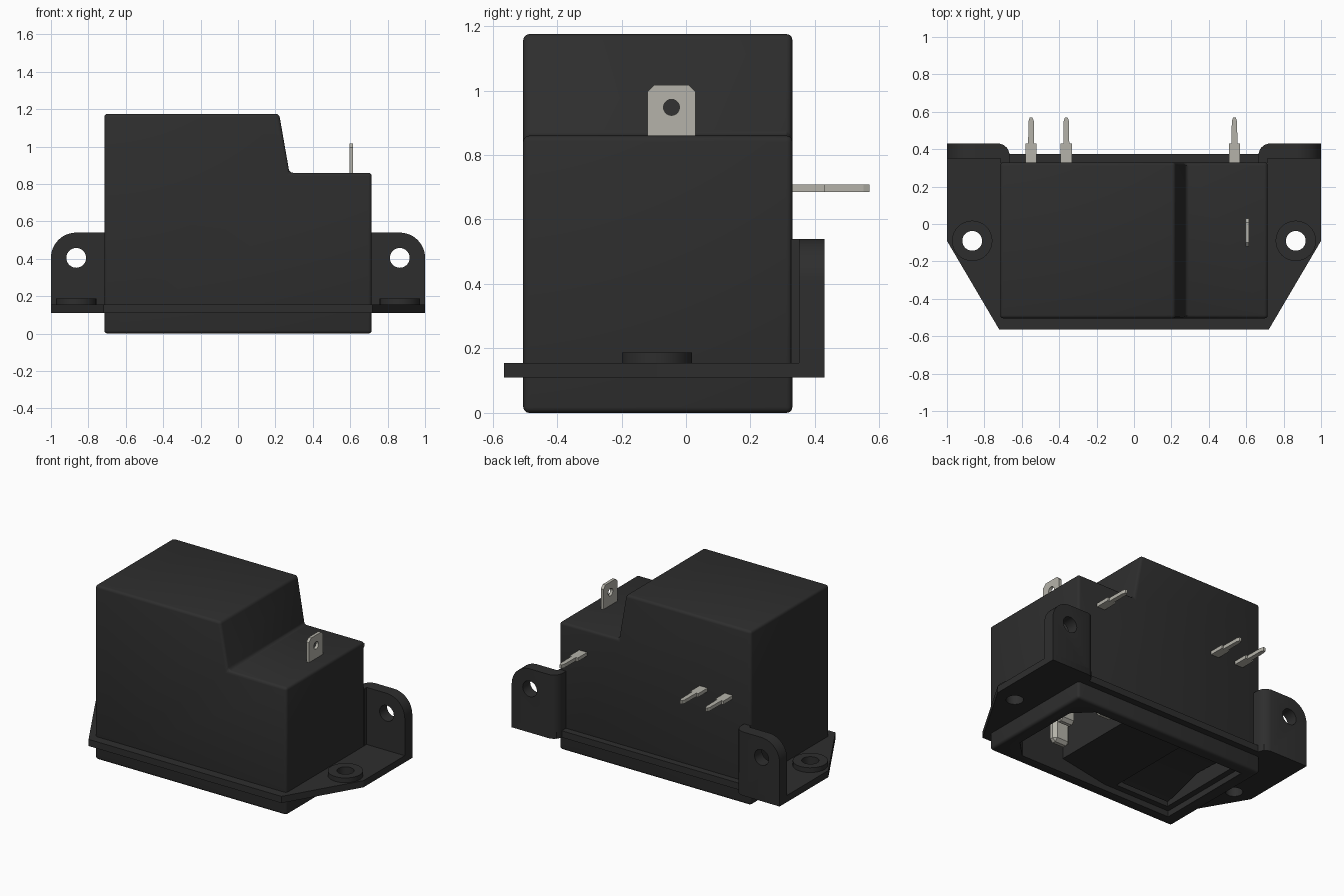
import bpy, math
from mathutils import Vector

cube = bpy.data.objects.get("Cube")
if cube:
    bpy.data.objects.remove(cube, do_unlink=True)


def material(name, colour, rough, metal=0.0):
    m = bpy.data.materials.new(name)
    m.use_nodes = True
    m.diffuse_color = (*colour, 1)
    shader = m.node_tree.nodes["Principled BSDF"]
    shader.inputs["Base Color"].default_value = (*colour, 1)
    shader.inputs["Roughness"].default_value = rough
    shader.inputs["Metallic"].default_value = metal
    return m


BLACK = material("black plastic", (0.027, 0.027, 0.027), 0.6)
METAL = material("tinned metal", (0.46, 0.45, 0.4), 0.5)


def prism(name, outline, axis, lo, hi, mat=BLACK):
    """Extrude a 2D outline along an axis between lo and hi."""
    def point(p, d):
        a, b = p
        return {"x": (d, a, b), "y": (a, d, b), "z": (a, b, d)}[axis]
    n = len(outline)
    verts = [point(p, d) for d in (lo, hi) for p in outline]
    faces = [tuple(range(n)), tuple(range(n, 2 * n))]
    faces += [(i, (i + 1) % n, (i + 1) % n + n, i + n) for i in range(n)]
    mesh = bpy.data.meshes.new(name)
    mesh.from_pydata(verts, [], faces)
    mesh.materials.append(mat)
    obj = bpy.data.objects.new(name, mesh)
    bpy.context.collection.objects.link(obj)
    activate(obj)
    bpy.ops.object.mode_set(mode="EDIT")
    bpy.ops.mesh.select_all(action="SELECT")
    bpy.ops.mesh.normals_make_consistent(inside=False)
    bpy.ops.object.mode_set(mode="OBJECT")
    return obj


def activate(obj):
    bpy.ops.object.select_all(action="DESELECT")
    obj.select_set(True)
    bpy.context.view_layer.objects.active = obj


def rect(a0, b0, a1, b1):
    return [(a0, b0), (a1, b0), (a1, b1), (a0, b1)]


def arc(a, b, r, start=0, end=360, n=32):
    steps = n if end - start == 360 else n + 1
    angles = [math.radians(start + (end - start) * i / n) for i in range(steps)]
    return [(a + r * math.cos(t), b + r * math.sin(t)) for t in angles]


def cut(obj, cutter):
    activate(obj)
    mod = obj.modifiers.new("cut", "BOOLEAN")
    mod.operation, mod.solver, mod.object = "DIFFERENCE", "EXACT", cutter
    bpy.ops.object.modifier_apply(modifier=mod.name)
    bpy.data.objects.remove(cutter, do_unlink=True)


def bevel(obj, width, segments=3):
    activate(obj)
    mod = obj.modifiers.new("bevel", "BEVEL")
    mod.width, mod.segments = width, segments
    mod.limit_method, mod.angle_limit = "ANGLE", math.radians(30)
    bpy.ops.object.modifier_apply(modifier=mod.name)


def smooth(obj):
    activate(obj)
    bpy.ops.object.shade_smooth_by_angle(angle=math.radians(30))


# Stepped housing
W, FRONT, BACK, MID = 0.715, -0.505, 0.33, -0.0875
housing = prism("housing", [(-W, 0), (W, 0), (W, 0.86), (0.275, 0.86),
                            (0.22, 1.175), (-W, 1.175)], "y", FRONT, BACK)
bevel(housing, 0.018)

# Underside: shallow recess with sloping centre panel, inlet pocket, switch pocket
cut(housing, prism("recess_cutter", [(0.21, -0.05), (-0.63, -0.05), (-0.63, 0.04),
                                     (-0.13, 0.04), (0.21, 0.1)], "y", -0.43, 0.255))
inlet = [(0.2, -0.43), (0.52, -0.43), (0.63, -0.32),
         (0.63, 0.145), (0.52, 0.255), (0.2, 0.255)]
cut(housing, prism("inlet_cutter", inlet, "z", -0.05, 0.52))
cut(housing, prism("switch_cutter", rect(-0.59, -0.39, -0.19, 0.215), "z", -0.05, 0.28))
smooth(housing)

# Rocker switch
rocker = prism("rocker_switch", [(-0.36, 0.285), (-0.36, 0.05), (MID, 0.13),
                                 (0.185, 0.12), (0.185, 0.285)], "x", -0.57, -0.21)
smooth(rocker)

# Mounting flange, open where the housing passes through
half = [(0.72, -0.565), (1, -0.09), (1, 0.43), (0.72, 0.43), (0.68, 0.41), (0.665, 0.375)]
flange = prism("mounting_flange", half + [(-x, y) for x, y in reversed(half)],
               "z", 0.11, 0.155)
cut(flange, prism("flange_cutter", rect(-0.7, -0.49, 0.7, 0.315), "z", 0, 0.3))

HOLE_X, HOLE_Y, HOLE_R = 0.865, -0.09, 0.053
for side, label in ((1, "left"), (-1, "right")):
    # Raised ring around each flange hole
    x = side * HOLE_X
    cut(flange, prism("hole_cutter", arc(x, HOLE_Y, HOLE_R), "z", 0, 0.3))
    ring = prism(label + "_boss_ring", arc(x, HOLE_Y, 0.108), "z", 0.15, 0.187)
    cut(ring, prism("ring_cutter", arc(x, HOLE_Y, HOLE_R), "z", 0, 0.3))
    smooth(ring)

    # Upright ear with a rounded top corner and a wrapped inner edge
    plan = [(0.665, 0.325), (W, 0.325), (W, 0.35), (1, 0.35), (1, 0.43),
            (0.72, 0.43), (0.695, 0.422), (0.675, 0.402), (0.665, 0.375)]
    ear = prism(label + "_mounting_ear", [(side * a, b) for a, b in plan],
                "z", 0.11, 0.54)
    corner = arc(HOLE_X, 0.405, 0.135, 0, 90, 12) + [(HOLE_X, 0.7), (1.1, 0.7), (1.1, 0.405)]
    cut(ear, prism("corner_cutter", [(side * a, b) for a, b in corner], "y", 0.2, 0.6))
    cut(ear, prism("ear_hole_cutter", arc(x, 0.405, HOLE_R), "y", 0.2, 0.6))
    smooth(ear)
smooth(flange)

# Upright earth tab with a hole
tab = prism("earth_tab", [(-0.12, 0.84), (0.03, 0.84), (0.03, 0.995), (0.008, 1.017),
                          (-0.098, 1.017), (-0.12, 0.995)], "x", 0.595, 0.615, METAL)
cut(tab, prism("tab_cutter", arc(-0.045, 0.948, 0.025, n=20), "x", 0.5, 0.7))

# Rear solder terminals
shape = [(0.03, 0.32), (0.03, 0.43), (0.016, 0.43), (0.014, 0.55), (0.007, 0.57)]
for i, x in enumerate((-0.55, -0.362, 0.537)):
    outline = [(x + a, b) for a, b in shape] + [(x - a, b) for a, b in reversed(shape)]
    prism("rear_terminal_%d" % (i + 1), outline, "z", 0.685, 0.709, METAL)

# Inlet contact blades with tapered tips
for name, x, y in (("earth_blade", 0.47, MID), ("front_blade", 0.335, MID - 0.215),
                   ("back_blade", 0.335, MID + 0.215)):
    blade = prism(name, rect(x - 0.062, y - 0.032, x + 0.062, y + 0.032),
                  "z", 0.09, 0.53, METAL)
    bevel(blade, 0.02, 1)
